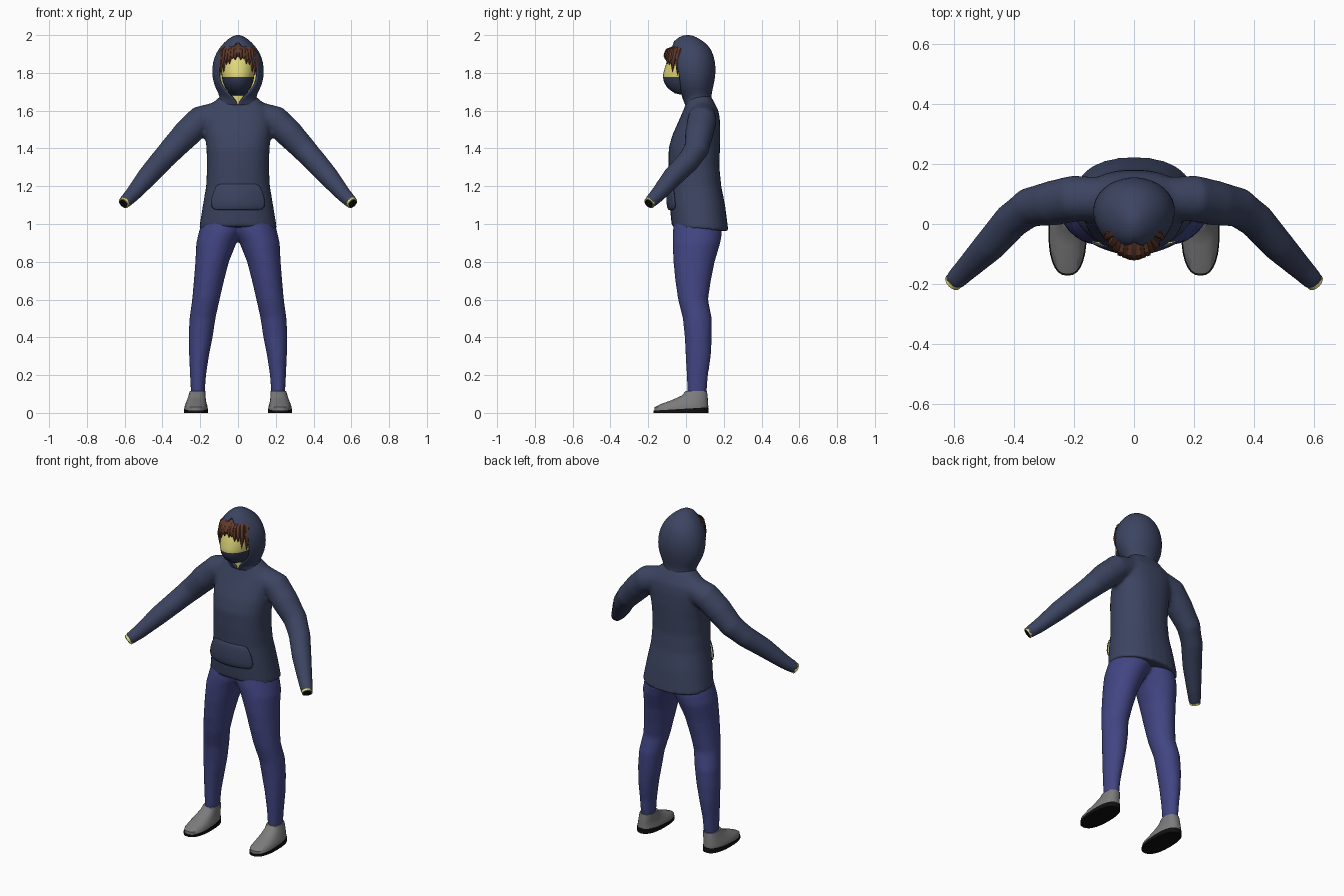
import bpy, bmesh, math
from mathutils import Vector

if "Cube" in bpy.data.objects:
    bpy.data.objects.remove(bpy.data.objects["Cube"])


def material(name, rgb):
    m = bpy.data.materials.new(name)
    m.diffuse_color = (*rgb, 1)
    m.use_nodes = True
    m.node_tree.nodes["Principled BSDF"].inputs["Base Color"].default_value = m.diffuse_color
    return m


NAVY = material("navy_cloth", (0.045, 0.058, 0.118))
MASK = material("dark_mask", (0.034, 0.042, 0.09))
JEANS = material("indigo_denim", (0.054, 0.06, 0.225))
SKIN = material("yellow_skin", (0.76, 0.70, 0.20))
HAIR = material("brown_hair", (0.12, 0.042, 0.024))
GREY = material("grey_shoe", (0.2, 0.2, 0.2))
BLACK = material("black_rubber", (0.005, 0.005, 0.005))


def ring(x0, x1, y0, y1, z, tilt=0, power=2, n=28):
    """Horizontal rounded ring inside a box; tilt adds height along y."""
    pts = []
    for i in range(n):
        a = math.tau * i / n
        c, s = math.cos(a), math.sin(a)
        x = math.copysign(abs(c) ** (2 / power), c)
        y = math.copysign(abs(s) ** (2 / power), s)
        yy = (y0 + y1) / 2 + y * (y1 - y0) / 2
        pts.append(Vector(((x0 + x1) / 2 + x * (x1 - x0) / 2, yy, z + tilt * (yy - y0))))
    return pts


def tube_rings(path, n=16):
    """Round rings along a path of (x, y, z, radius)."""
    pts = [Vector(p[:3]) for p in path]
    out = []
    for i, p in enumerate(pts):
        t = pts[min(i + 1, len(pts) - 1)] - pts[max(i - 1, 0)]
        q = t.to_track_quat('Z', 'Y')
        r = path[i][3]
        out.append([p + q @ Vector((r * math.cos(math.tau * k / n), r * math.sin(math.tau * k / n), 0))
                    for k in range(n)])
    return out


def flip(rings, s):
    return [[Vector((p.x * s, p.y, p.z)) for p in r] for r in rings]


def add_loft(bm, rings):
    rows = [[bm.verts.new(p) for p in r] for r in rings]
    n = len(rows[0])
    faces = [bm.faces.new((a[i], a[(i + 1) % n], b[(i + 1) % n], b[i]))
             for a, b in zip(rows, rows[1:]) for i in range(n)]
    faces += [bm.faces.new(rows[0]), bm.faces.new(rows[-1])]
    bmesh.ops.recalc_face_normals(bm, faces=faces)


def finish(name, bm, mats, angle=50):
    me = bpy.data.meshes.new(name)
    bm.to_mesh(me)
    bm.free()
    ob = bpy.data.objects.new(name, me)
    bpy.context.collection.objects.link(ob)
    for m in mats:
        me.materials.append(m)
    bpy.ops.object.select_all(action='DESELECT')
    ob.select_set(True)
    bpy.context.view_layer.objects.active = ob
    bpy.ops.object.shade_smooth_by_angle(angle=math.radians(angle))
    return ob


def loft(name, lofts, mat, fuse=False):
    """One object from closed lofts, optionally melted into one skin."""
    bm = bmesh.new()
    for rings in lofts:
        add_loft(bm, rings)
    ob = finish(name, bm, [mat])
    if fuse:
        r = ob.modifiers.new("fuse", 'REMESH')
        r.mode, r.voxel_size, r.use_smooth_shade = 'VOXEL', 0.011, True
        s = ob.modifiers.new("soften", 'SMOOTH')
        s.factor, s.iterations = 0.5, 5
    return ob


def sheet(name, rows, thickness):
    """Open cloth sheet with a skin-coloured lining."""
    bm = bmesh.new()
    vs = [[bm.verts.new(p) for p in r] for r in rows]
    for a, b in zip(vs, vs[1:]):
        for i in range(len(a) - 1):
            bm.faces.new((a[i], a[i + 1], b[i + 1], b[i]))
    bmesh.ops.remove_doubles(bm, verts=bm.verts[:], dist=0.0005)
    ob = finish(name, bm, [NAVY, SKIN])
    sub = ob.modifiers.new("round", 'SUBSURF')
    sub.levels = sub.render_levels = 1
    so = ob.modifiers.new("cloth", 'SOLIDIFY')
    so.thickness, so.offset, so.material_offset = thickness, -1, 1
    return ob


# Hoodie body and sleeves: (z, half width, front, back)
torso = [(0.985, .207, -.075, .225), (1.1, .186, -.087, .207), (1.2, .169, -.088, .187),
         (1.3, .164, -.092, .177), (1.4, .167, -.092, .18), (1.47, .174, -.073, .182),
         (1.55, .18, -.037, .18), (1.6, .17, -.015, .172), (1.64, .135, 0, .152), (1.68, .09, .01, .13)]
body = [ring(-w, w, f, b, z, -0.08 if z < 1 else 0, 2.3) for z, w, f, b in torso]
arm = tube_rings([(.08, .085, 1.585, .07), (.2, .085, 1.548, .078), (.27, .07, 1.48, .076),
                  (.35, .055, 1.395, .067), (.41, .01, 1.33, .061), (.48, -.07, 1.25, .055),
                  (.56, -.15, 1.155, .041), (.604, -.194, 1.111, .034)])
loft("hoodie", [body, arm, flip(arm, -1)], NAVY, fuse=True)

# Cuff openings
for label, s in (("right", -1), ("left", 1)):
    rim = tube_rings([(.59, -.18, 1.125, .03), (.606, -.196, 1.109, .031)])
    hole = tube_rings([(.595, -.185, 1.12, .024), (.608, -.198, 1.107, .024)])
    loft(label + "_cuff_rim", [flip(rim, s)], SKIN)
    loft(label + "_cuff_opening", [flip(hole, s)], BLACK)

# Hood: (z, half width, centre y, front radius, back radius, opening half width)
hood_rows = [(1.62, .125, .06, .06, .095, 0), (1.655, .095, .06, .075, .075, .01),
             (1.69, .103, .055, .10, .08, .058), (1.74, .13, .05, .12, .098, .097),
             (1.80, .139, .045, .13, .113, .107), (1.86, .134, .04, .135, .115, .097),
             (1.91, .115, .035, .125, .105, .068), (1.945, .09, .03, .108, .09, .015),
             (1.98, .053, .02, .075, .055, 0), (1.998, .02, .01, .03, .025, 0), (2.001, .0002, .01, 0, 0, 0)]
rows = []
for z, w, cy, rf, rb, o in hood_rows:
    t0 = math.asin(o / w)
    row = []
    for i in range(29):
        t = t0 + (math.tau - 2 * t0) * i / 28
        c = math.cos(t)
        row.append((w * math.sin(t), cy - c * (rf if c > 0 else rb), z))
    rows.append(row)
sheet("hood", rows, 0.01)

# Front pocket: (z, half width, y at centre)
rows = []
for z, w, y in [(1.075, .12, -.093), (1.085, .14, -.1), (1.11, .146, -.104), (1.15, .138, -.104),
                (1.185, .125, -.101), (1.205, .112, -.097), (1.213, .095, -.092)]:
    rows.append([(w * u / 6, y + .04 * (w * u / 6 / .145) ** 2, z) for u in range(-6, 7)])
sheet("pocket", rows, 0.008)

# Head with neck, lower face covered by the mask
head = [(1.62, .055, 0, .1), (1.68, .055, -.005, .1), (1.692, .045, -.06, .1), (1.72, .068, -.098, .105),
        (1.75, .08, -.116, .11), (1.778, .085, -.122, .115), (1.8, .088, -.12, .115), (1.85, .094, -.105, .115),
        (1.9, .088, -.09, .11), (1.94, .06, -.055, .08), (1.965, .03, -.01, .05)]
ob = loft("head", [[ring(-w, w, f, b, z) for z, w, f, b in head]], SKIN)
ob.data.materials.append(MASK)
for p in ob.data.polygons:
    if 1.684 < p.center.z < 1.778 and p.center.y < .02:
        p.material_index = 1

# Hair fringe: tapered locks, longer towards the temples
locks = []
for i in range(-6, 7):
    x = .015 * i
    y = .008 - .115 * math.sqrt(1 - (x / .1) ** 2)
    tip = 1.885 - .1 * (x / .09) ** 2 - (.014 if i % 2 else 0)
    locks.append(tube_rings([(x * .55, -.02, 1.945, .016), (x * .9, y + .008, 1.915, .016),
                             (x * 1.02, y - .002, (1.905 + tip) / 2, .012), (x, y - .004, tip, .001)], 6))
loft("hair", locks, HAIR)

# Jeans: (z, inner x, outer x, front, back)
leg = [ring(a, b, f, k, z) for z, a, b, f, k in [
    (.09, .177, .249, .008, .107), (.2, .169, .254, .003, .117), (.3, .154, .259, -.002, .132),
    (.4, .134, .262, -.007, .137), (.5, .119, .257, -.017, .137), (.6, .097, .243, -.042, .117),
    (.7, .074, .234, -.057, .132), (.8, .048, .226, -.067, .152), (.9, .008, .221, -.071, .182),
    (.96, -.03, .207, -.07, .192), (1.04, -.06, .18, -.06, .17)]]
loft("jeans", [leg, flip(leg, -1)], JEANS, fuse=True)

# Shoes and soles: (z, centre x, half width, toe, heel)
upper = [ring(c - w, c + w, t, h, z, .02 if z < .04 else 0, 2.4) for z, c, w, t, h in [
    (.006, .222, .061, -.168, .117), (.03, .222, .061, -.168, .118), (.048, .222, .056, -.13, .117),
    (.068, .22, .05, -.075, .116), (.092, .217, .045, -.022, .114), (.115, .214, .041, -.002, .111)]]
sole = [ring(.158, .286, -.173, .12, z, t, 2.4) for z, t in ((0, 0), (.012, .06))]
for label, s in (("right", -1), ("left", 1)):
    loft(label + "_shoe", [flip(upper, s)], GREY)
    loft(label + "_sole", [flip(sole, s)], BLACK)
